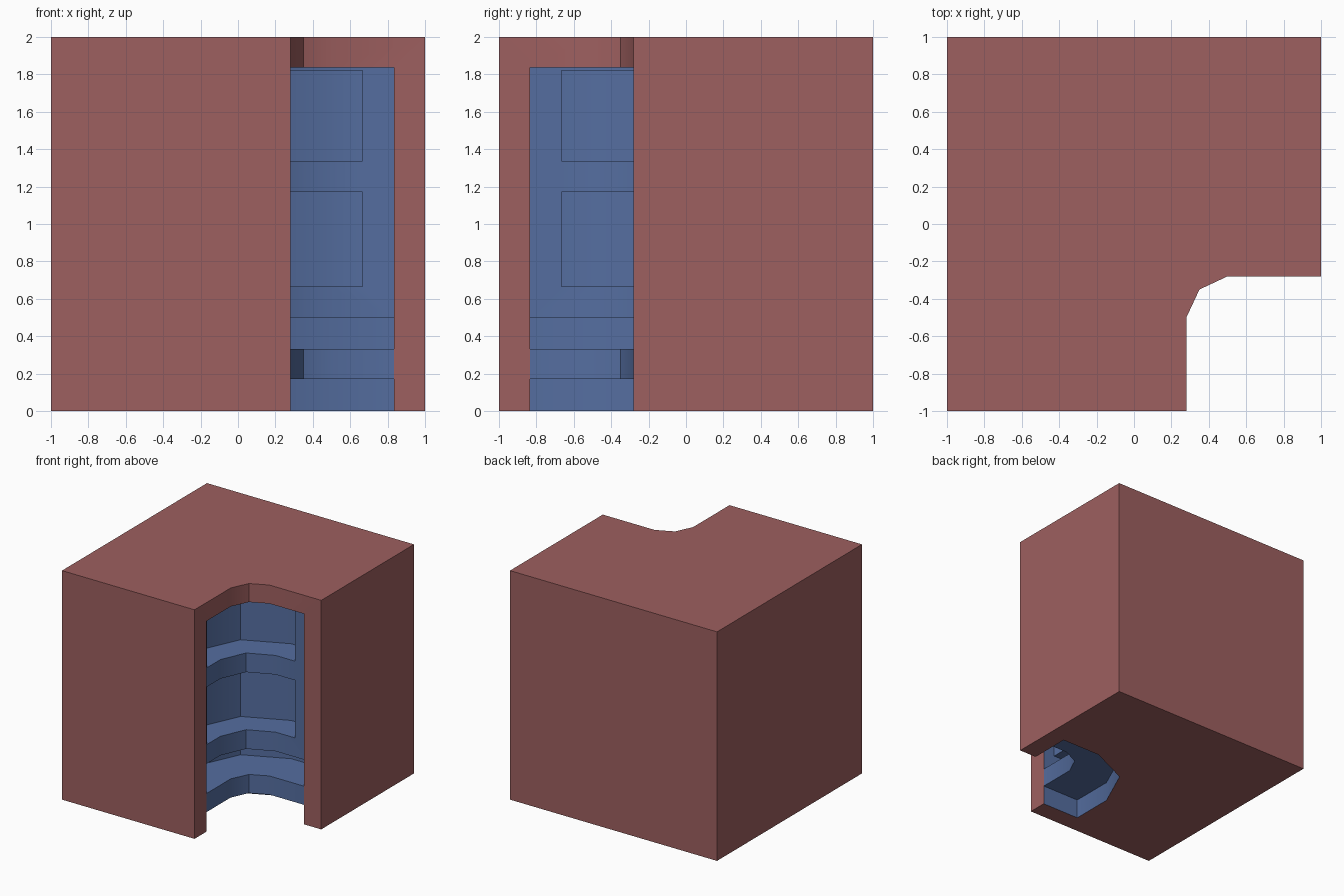
import bpy, bmesh, math

if "Cube" in bpy.data.objects:
    bpy.data.objects.remove(bpy.data.objects["Cube"])

W = 5 / 6          # half-extent of the recess along each wall
FACE = 0.28        # notch wall distance from the centre lines
PANEL = 0.167      # shallow back panel
DEEP = -0.083      # deep niches


def material(name, rgb):
    m = bpy.data.materials.new(name)
    m.diffuse_color = (*rgb, 1)
    m.use_nodes = True
    m.node_tree.nodes["Principled BSDF"].inputs["Base Color"].default_value = m.diffuse_color
    return m


red = material("brick_red", (0.34, 0.115, 0.115))
blue = material("slate_blue", (0.09, 0.155, 0.35))

# bend points of the chamfered inner corner at each depth (first half, mirrored)
BENDS = {
    FACE: [(0.28, -0.5), (0.35, -0.35)],
    PANEL: [(0.167, -0.48), (0.263, -0.263)],
    DEEP: [(-0.083, -0.455), (0.085, -0.085)],
}


def corner_path(depth, end):
    half = [(depth, -end)] + BENDS[depth]
    return half + [(-y, -x) for x, y in reversed(half)]


def prism(name, outline, z0, z1, mat_index):
    bm = bmesh.new()
    base = bm.faces.new([bm.verts.new((x, y, z0)) for x, y in outline])
    top = bmesh.ops.extrude_face_region(bm, geom=[base])
    verts = [v for v in top["geom"] if isinstance(v, bmesh.types.BMVert)]
    bmesh.ops.translate(bm, verts=verts, vec=(0, 0, z1 - z0))
    bmesh.ops.recalc_face_normals(bm, faces=bm.faces)
    for f in bm.faces:
        f.material_index = mat_index
    me = bpy.data.meshes.new(name)
    bm.to_mesh(me)
    bm.free()
    me.materials.append(red)
    me.materials.append(blue)
    ob = bpy.data.objects.new(name, me)
    bpy.context.collection.objects.link(ob)
    return ob


def activate(ob):
    bpy.ops.object.select_all(action='DESELECT')
    ob.select_set(True)
    bpy.context.view_layer.objects.active = ob


def cut(target, depth, end, z0, z1):
    cutter = prism("cutter", corner_path(depth, end) + [(end, -end)], z0, z1, 1)
    cutter.hide_render = True
    mod = target.modifiers.new("cut", 'BOOLEAN')
    mod.operation = 'DIFFERENCE'
    mod.solver = 'EXACT'
    mod.object = cutter
    activate(target)
    bpy.ops.object.modifier_apply(modifier=mod.name)
    bpy.data.objects.remove(cutter)


# corner block with the notch
block = prism("corner_block", corner_path(FACE, 1) + [(1, 1), (-1, 1), (-1, -1)], 0, 2, 0)

# base recess, back panel, two niches
cut(block, DEEP, W, -0.2, 0.5)
cut(block, PANEL, W, 0.4, 1.838)
cut(block, DEEP, 2 / 3, 0.667, 1.17)
cut(block, DEEP, 2 / 3, 1.337, 1.82)

# ledge that fills the recess back out to the wall face
ledge = prism("ledge", corner_path(FACE, W) + corner_path(DEEP, W)[::-1], 0.17, 0.333, 1)

for ob in (block, ledge):
    activate(ob)
    bpy.ops.object.shade_smooth_by_angle(angle=math.radians(30))
